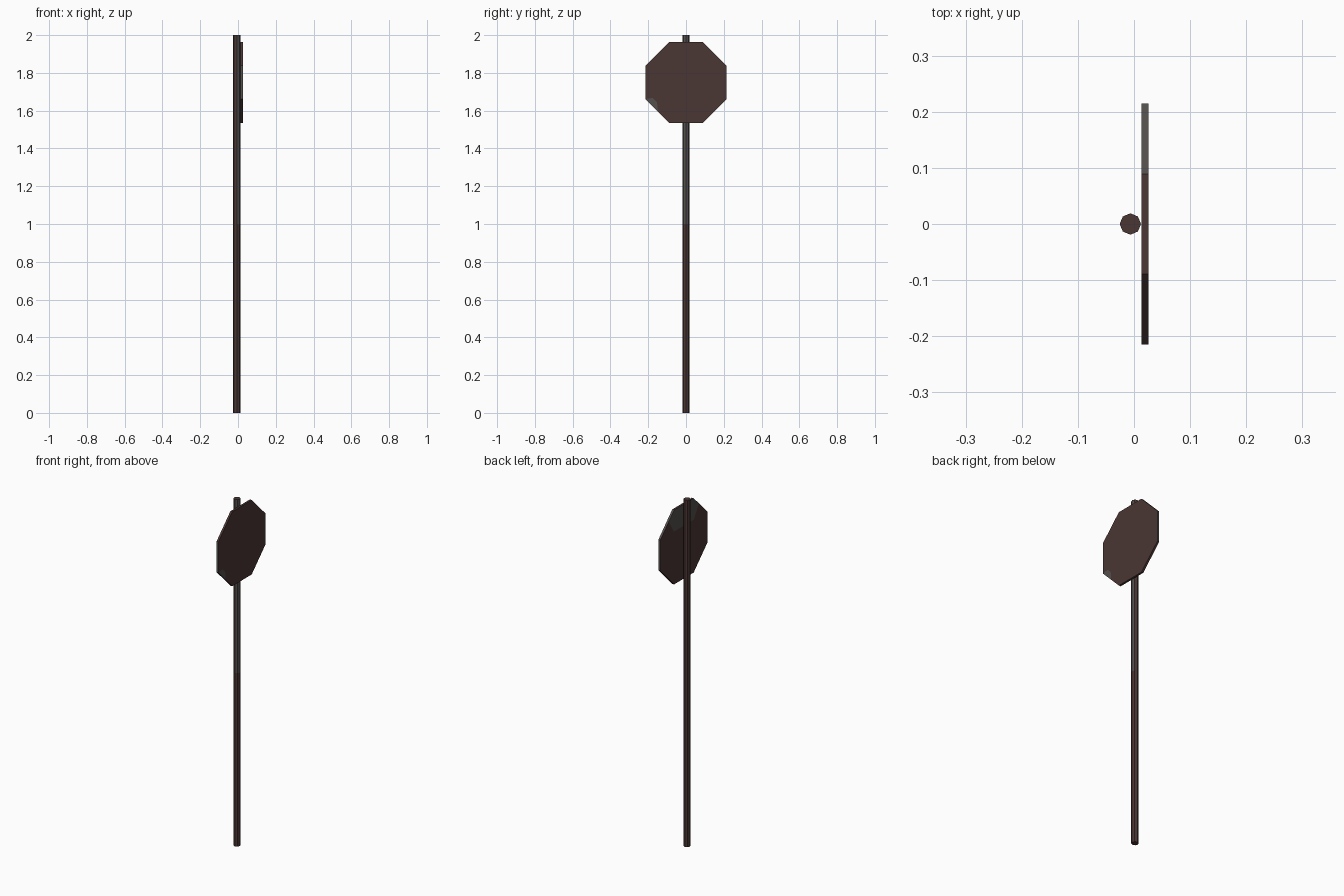
import bpy, bmesh, math
from mathutils import Vector

if "Cube" in bpy.data.objects:
    bpy.data.objects.remove(bpy.data.objects["Cube"])


def material(name, rgb):
    m = bpy.data.materials.new(name)
    m.diffuse_color = (*rgb, 1)
    m.use_nodes = True
    m.node_tree.nodes["Principled BSDF"].inputs["Base Color"].default_value = m.diffuse_color
    return m


MATS = [material("dark brown", (0.068, 0.037, 0.034)),
        material("worn grey", (0.088, 0.080, 0.076))]


def finish(bm, name, is_grey):
    bm.normal_update()
    for f in bm.faces:
        f.material_index = int(is_grey(f.calc_center_median(), f.normal))
        f.smooth = False
    me = bpy.data.meshes.new(name)
    bm.to_mesh(me)
    bm.free()
    for m in MATS:
        me.materials.append(m)
    ob = bpy.data.objects.new(name, me)
    bpy.context.collection.objects.link(ob)


def prism(points, offset):
    bm = bmesh.new()
    face = bm.faces.new([bm.verts.new(p) for p in points])
    ext = bmesh.ops.extrude_face_region(bm, geom=[face], use_keep_orig=True)
    verts = [v for v in ext["geom"] if isinstance(v, bmesh.types.BMVert)]
    bmesh.ops.translate(bm, verts=verts, vec=offset)
    bmesh.ops.recalc_face_normals(bm, faces=bm.faces[:])
    return bm


def cut(bm, co, no, test=lambda f: True):
    bm.normal_update()
    faces = [f for f in bm.faces if test(f)]
    edges = list({e for f in faces for e in f.edges})
    bmesh.ops.bisect_plane(bm, geom=faces + edges, plane_co=co, plane_no=no)


# Eight-sided pole, worn on its upper front right facets
ring = [(-0.0065 + 0.019 * math.cos(k * math.pi / 4),
         0.019 * math.sin(k * math.pi / 4), 0) for k in range(8)]
pole = prism(ring, (0, 0, 2))
cut(pole, (0, 0, 1.0), (0, 0, 1))
finish(pole, "pole", lambda c, n: abs(n.z) < 0.5 and c.z > 1.0
       and n.x > 0.3 and n.y < 0.5)

# Octagonal sign plate with worn patches cut into its faces
R = 0.2145 / math.cos(math.pi / 8)
octagon = [(0.0135, R * math.cos((k + 0.5) * math.pi / 4),
            1.75 + R * math.sin((k + 0.5) * math.pi / 4)) for k in range(8)]
plate = prism(octagon, (0.012, 0, 0))
back = lambda f: f.normal.x < -0.9
front = lambda f: f.normal.x > 0.9
cut(plate, (0, 0, 1.84), (0, 0, 1), back)
for s in (-1, 1):
    cut(plate, (0, s * 0.115, 1.88), (0, s, -0.6),
        lambda f: back(f) and f.calc_center_median().z > 1.84)
# Small worn corner at the lower left of the face
spot = Vector((0, -0.18, 1.635))
cut(plate, (0, -0.153, 1.64), (0, 1, 0.1), front)
cut(plate, (0, -0.18, 1.667), (0, -0.15, 1),
    lambda f: front(f) and f.calc_center_median().y < -0.15)
cut(plate, (0, -0.165, 1.655), (0, 1, 1),
    lambda f: front(f) and abs(f.calc_center_median().y + 0.18) < 0.03
    and f.calc_center_median().z < 1.667)


def plate_grey(c, n):
    if n.x < -0.9:
        return c.z > 1.86 and abs(c.y) < 0.11
    if n.x > 0.9:
        return c.y < -0.153 and c.z < 1.66
    return (n.y > 0.5 and n.z > -0.1) or n.y < -0.9


finish(plate, "sign_plate", plate_grey)
